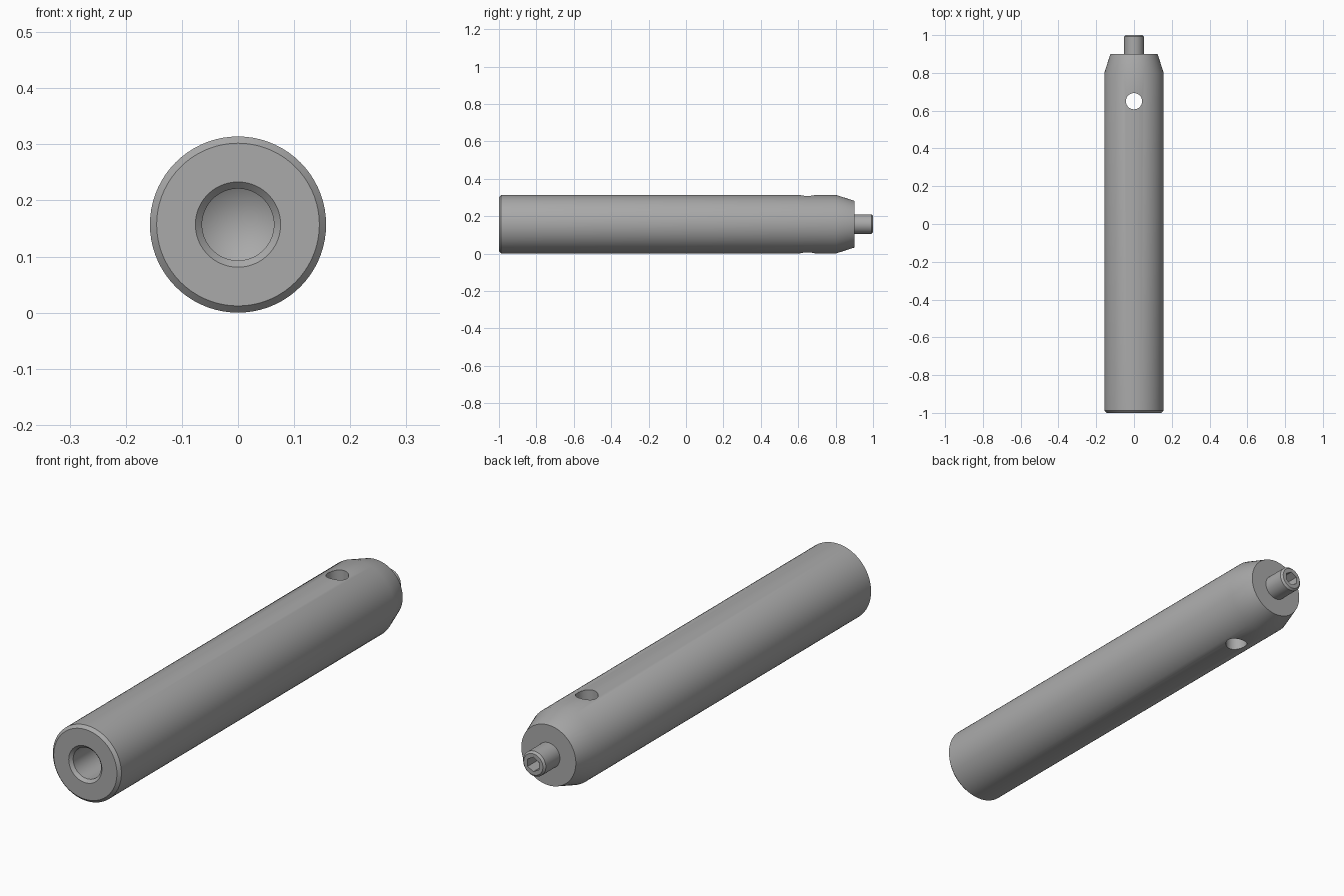
import bpy, bmesh, math
from mathutils import Matrix, Vector

cube = bpy.data.objects.get("Cube")
if cube:
    bpy.data.objects.remove(cube, do_unlink=True)

RADIUS = 0.157
SEGMENTS = 72

steel = bpy.data.materials.new("grey steel")
steel.use_nodes = True
colour = (0.4, 0.4, 0.4, 1)
steel.diffuse_color = colour
steel.node_tree.nodes["Principled BSDF"].inputs["Base Color"].default_value = colour


def add_object(name, bm):
    bmesh.ops.recalc_face_normals(bm, faces=bm.faces)
    mesh = bpy.data.meshes.new(name)
    bm.to_mesh(mesh)
    bm.free()
    mesh.materials.append(steel)
    obj = bpy.data.objects.new(name, mesh)
    bpy.context.collection.objects.link(obj)
    return obj


def lathe(name, profile):
    """Turn (radius, y) points around the long axis."""
    bm = bmesh.new()
    verts = [bm.verts.new((r, y, RADIUS)) for r, y in profile]
    edges = [bm.edges.new(pair) for pair in zip(verts, verts[1:])]
    bmesh.ops.spin(bm, geom=verts + edges, cent=(0, 0, RADIUS), axis=(0, 1, 0),
                   angle=math.tau, steps=SEGMENTS, use_duplicate=False)
    bmesh.ops.remove_doubles(bm, verts=bm.verts, dist=0.0001)
    return add_object(name, bm)


def cutter(name, sides, radius, depth, centre, turn):
    bm = bmesh.new()
    bmesh.ops.create_cone(bm, cap_ends=True, segments=sides, radius1=radius,
                          radius2=radius, depth=depth,
                          matrix=Matrix.Translation(Vector(centre)) @ turn)
    obj = add_object(name, bm)
    obj.hide_render = True
    return obj


def cut(obj, tool):
    mod = obj.modifiers.new("cut", "BOOLEAN")
    mod.operation = "DIFFERENCE"
    mod.solver = "EXACT"
    mod.object = tool
    bpy.context.view_layer.objects.active = obj
    bpy.ops.object.modifier_apply(modifier=mod.name)
    bpy.data.objects.remove(tool, do_unlink=True)


def smooth(obj):
    bpy.ops.object.select_all(action="DESELECT")
    obj.select_set(True)
    bpy.context.view_layer.objects.active = obj
    bpy.ops.object.shade_smooth_by_angle(angle=math.radians(30))


# Post: drilled blind bore, chamfered front rim, tapered back end
post = lathe("post_body", [
    (0, -0.56), (0.064, -0.6), (0.064, -0.988), (0.076, -1),
    (0.145, -1), (RADIUS, -0.988), (RADIUS, 0.8), (0.125, 0.9), (0, 0.9)])

# Cross hole through the post near the back
cut(post, cutter("cross_hole", 48, 0.043, 0.5, (0, 0.65, RADIUS), Matrix()))

# Set screw in the back end, with a hex socket
screw = lathe("set_screw", [
    (0, 0.86), (0.052, 0.86), (0.052, 0.992), (0.044, 1), (0, 1)])
cut(screw, cutter("hex_socket", 6, 0.03, 0.12, (0, 1, RADIUS),
                  Matrix.Rotation(math.pi / 2, 4, "X")))

for part in (post, screw):
    smooth(part)
